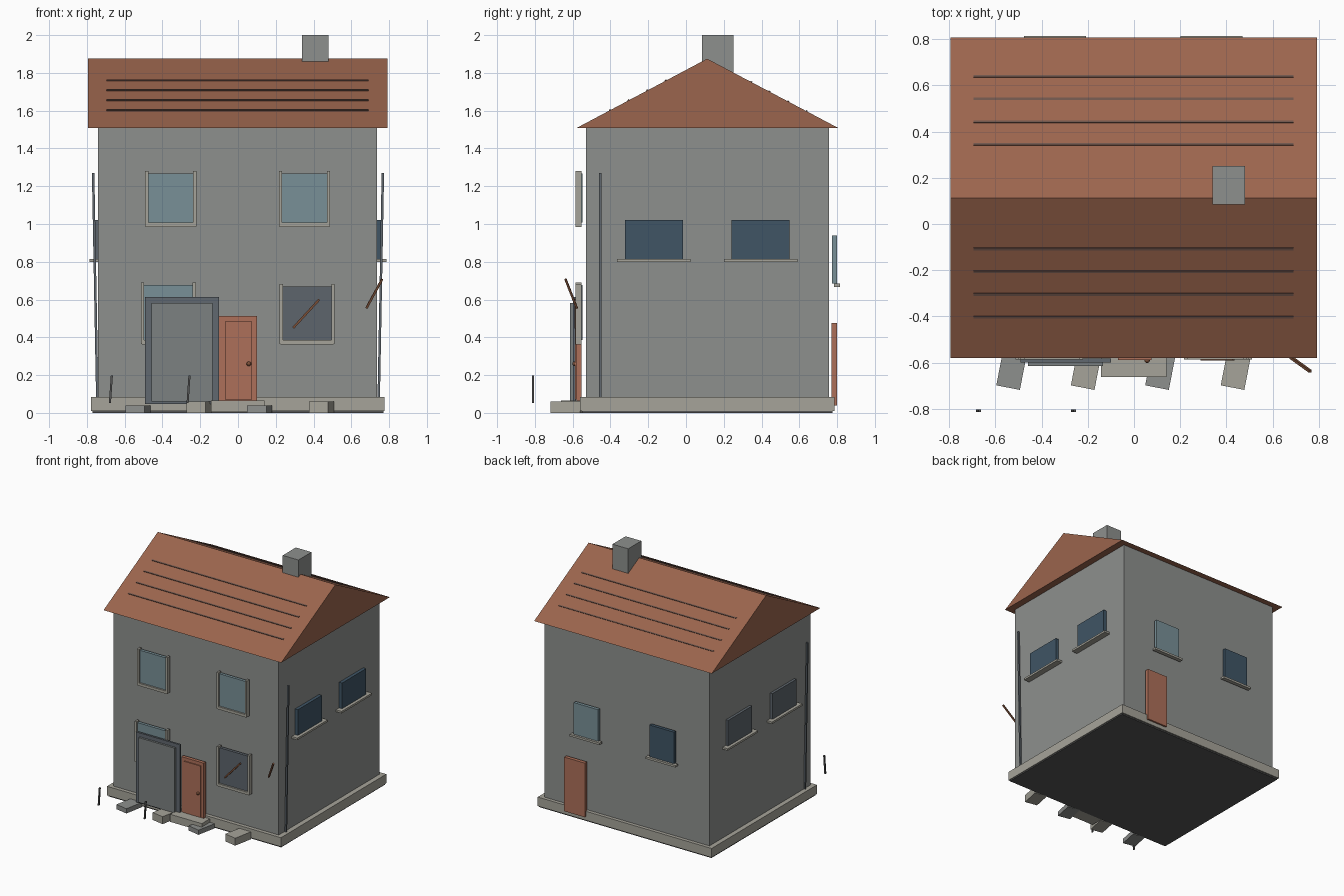
import bpy, bmesh, math
from mathutils import Vector

if "Cube" in bpy.data.objects:
    bpy.data.objects.remove(bpy.data.objects["Cube"])


def mat(name, r, g, b):
    m = bpy.data.materials.new(name)
    m.diffuse_color = (r, g, b, 1)
    m.use_nodes = True
    m.node_tree.nodes["Principled BSDF"].inputs["Base Color"].default_value = m.diffuse_color
    return m


WALL = mat("wall_grey", 0.27, 0.28, 0.27)
TRIM = mat("trim_stone", 0.38, 0.37, 0.32)
DARK = mat("dark_grey", 0.09, 0.09, 0.09)
SLATE = mat("slate", 0.12, 0.14, 0.16)
BOARD = mat("board_grey", 0.2, 0.22, 0.22)
ROOF = mat("roof_clay", 0.33, 0.13, 0.075)
STRIP = mat("roof_strip", 0.16, 0.09, 0.07)
DOOR = mat("door_orange", 0.42, 0.16, 0.1)
BROWN = mat("brown_wood", 0.2, 0.08, 0.04)
GLASS = mat("glass_light", 0.19, 0.28, 0.31)
GLASS_D = mat("glass_dark", 0.05, 0.09, 0.13)
GLASS_G = mat("glass_dusty", 0.11, 0.13, 0.15)


def finish(name, bm, material):
    bmesh.ops.recalc_face_normals(bm, faces=bm.faces)
    me = bpy.data.meshes.new(name)
    bm.to_mesh(me)
    bm.free()
    me.materials.append(material)
    ob = bpy.data.objects.new(name, me)
    bpy.context.collection.objects.link(ob)
    return ob


def box(name, x, y, z, material):
    """Box from (min, max) pairs, origin at its centre."""
    bm = bmesh.new()
    bmesh.ops.create_cube(bm, size=1)
    bmesh.ops.scale(bm, verts=bm.verts, vec=(abs(x[1] - x[0]), y[1] - y[0], z[1] - z[0]))
    ob = finish(name, bm, material)
    ob.location = ((x[0] + x[1]) / 2, (y[0] + y[1]) / 2, (z[0] + z[1]) / 2)
    return ob


def rod(name, a, b, t, material):
    """Thin square rod between two points."""
    a, b = Vector(a), Vector(b)
    bm = bmesh.new()
    bmesh.ops.create_cube(bm, size=1)
    bmesh.ops.scale(bm, verts=bm.verts, vec=(t, t, (b - a).length))
    ob = finish(name, bm, material)
    ob.location = (a + b) / 2
    ob.rotation_euler = Vector((0, 0, 1)).rotation_difference(b - a).to_euler()
    return ob


# Base, plinth and walls
box("base_slab", (-0.77, 0.77), (-0.55, 0.775), (0, 0.012), DARK)
box("plinth", (-0.778, 0.775), (-0.56, 0.785), (0.01, 0.083), TRIM)
box("walls", (-0.74, 0.735), (-0.53, 0.757), (0.08, 1.512), WALL)

# Roof prism
RIDGE_Y, RIDGE_Z, EAVE_Z = 0.112, 1.875, 1.508
Y0, Y1 = -0.58, 0.807
bm = bmesh.new()
tri = [bm.verts.new((-0.795, y, z)) for y, z in ((Y0, EAVE_Z), (Y1, EAVE_Z), (RIDGE_Y, RIDGE_Z))]
face = bm.faces.new(tri)
ext = bmesh.ops.extrude_face_region(bm, geom=[face])
bmesh.ops.translate(bm, vec=(1.587, 0, 0), verts=[v for v in ext["geom"] if isinstance(v, bmesh.types.BMVert)])
finish("roof", bm, ROOF)

# Roof strips on both slopes
slope = (RIDGE_Z - EAVE_Z) / (RIDGE_Y - Y0)
for i, y in enumerate((-0.403, -0.304, -0.205, -0.107, 0.345, 0.441, 0.54, 0.638)):
    z = RIDGE_Z - slope * abs(y - RIDGE_Y)
    s = box(f"roof_strip_{i}", (-0.695, 0.69), (y - 0.005, y + 0.005), (z - 0.005, z + 0.005), STRIP)
    s.rotation_euler.x = math.atan(slope) * (1 if y < RIDGE_Y else -1)

# Chimney
box("chimney", (0.34, 0.48), (0.085, 0.252), (1.72, 2.0), WALL)


# Front windows: glass, two jambs, sill
def front_window(name, x0, x1, z0, z1, glass):
    y = (-0.586, -0.552)
    box(name + "_glass", (x0, x1), (-0.572, -0.548), (z0, z1), glass)
    box(name + "_jamb_left", (x0 - 0.017, x0), y, (z0 - 0.02, z1 + 0.013), TRIM)
    box(name + "_jamb_right", (x1, x1 + 0.017), y, (z0 - 0.02, z1 + 0.013), TRIM)
    box(name + "_sill", (x0 - 0.012, x1 + 0.012), y, (z0 - 0.022, z0), TRIM)


front_window("window_upper_left", -0.475, -0.238, 1.007, 1.267, GLASS)
front_window("window_upper_right", 0.234, 0.471, 1.007, 1.267, GLASS)
front_window("window_lower_left", -0.497, -0.24, 0.385, 0.677, GLASS)
front_window("window_lower_right", 0.237, 0.494, 0.385, 0.67, GLASS_G)

# Side windows with sills, mirrored
for side, name, glass in ((1, "right", GLASS_D), (-1, "left", GLASS_G)):
    for i, y in enumerate((-0.17, 0.395)):
        box(f"{name}_window_{i}", (side * 0.733, side * 0.761), (y - 0.153, y + 0.153), (0.815, 1.022), glass)
        box(f"{name}_sill_{i}", (side * 0.733, side * 0.785), (y - 0.194, y + 0.194), (0.799, 0.815), TRIM)
    rod(f"{name}_drain_pipe", (side * 0.745, -0.453, 0.08), (side * 0.767, -0.453, 1.27), 0.013, SLATE)

# Back windows and door
for i, (x, glass) in enumerate(((0.335, GLASS), (-0.342, GLASS_D))):
    box(f"back_window_{i}", (x - 0.11, x + 0.11), (0.773, 0.799), (0.685, 0.94), glass)
    box(f"back_sill_{i}", (x - 0.134, x + 0.134), (0.783, 0.815), (0.667, 0.684), TRIM)
box("back_door", (0.345, 0.53), (0.77, 0.799), (0.04, 0.477), DOOR)

# Front door, knob and step
box("front_door", (-0.1, 0.1), (-0.58, -0.553), (0.065, 0.512), DOOR)
box("front_door_panel", (-0.07, 0.075), (-0.588, -0.58), (0.07, 0.485), DOOR)
bm = bmesh.new()
bmesh.ops.create_uvsphere(bm, u_segments=12, v_segments=8, radius=0.012)
finish("door_knob", bm, BROWN).location = (0.057, -0.59, 0.26)
box("door_step", (-0.143, 0.14), (-0.662, -0.54), (0.005, 0.066), TRIM)

# Leaning panel beside the door
box("panel_back", (-0.492, -0.1), (-0.599, -0.583), (0.047, 0.614), SLATE)
box("panel_front", (-0.458, -0.135), (-0.615, -0.599), (0.06, 0.583), BOARD)

# Path stones
for i, x in enumerate((-0.53, -0.207, 0.115, 0.442)):
    tall = i % 2
    s = box(f"path_stone_{i}", (x - 0.052, x + 0.052), (-0.71, -0.55), (0, 0.06 if tall else 0.038), TRIM if tall else WALL)
    s.rotation_euler.z = math.radians(-11)

# Loose sticks and stakes
rod("window_stick", (0.292, -0.585, 0.45), (0.43, -0.585, 0.6), 0.012, BROWN)
rod("loose_stick", (0.68, -0.578, 0.555), (0.763, -0.638, 0.708), 0.012, BROWN)
for i, x in enumerate((-0.673, -0.262)):
    rod(f"stake_{i}", (x - 0.005, -0.809, 0.052), (x + 0.005, -0.809, 0.197), 0.011, DARK)
